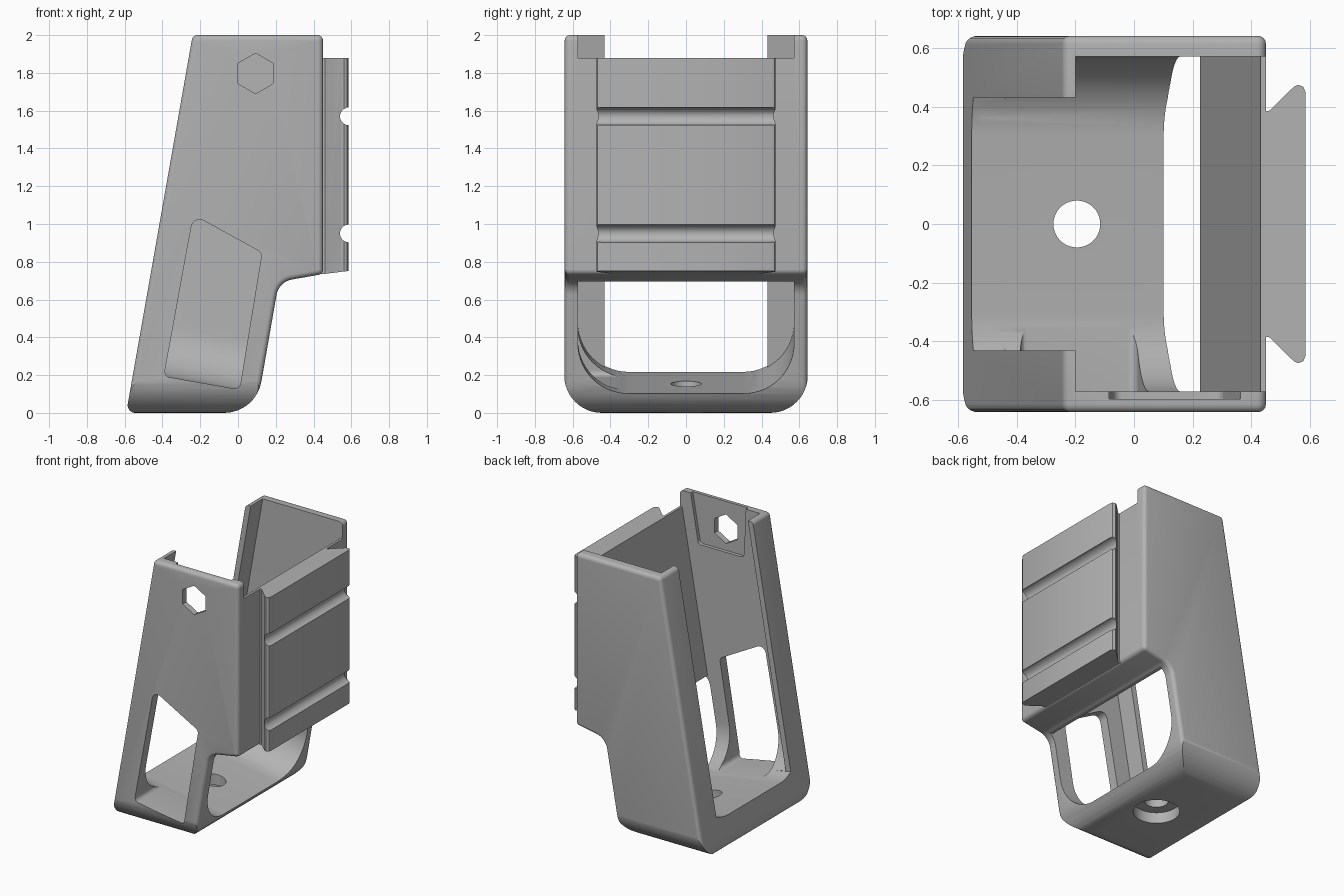
import bpy, bmesh, math
from mathutils import Matrix, Vector

cube = bpy.data.objects.get("Cube")
if cube:
    bpy.data.objects.remove(cube, do_unlink=True)

grey = bpy.data.materials.new("plain grey")
grey.use_nodes = True
grey.diffuse_color = (0.45, 0.45, 0.45, 1)
grey.node_tree.nodes["Principled BSDF"].inputs["Base Color"].default_value = grey.diffuse_color

SLOPE = 0.175                     # lean of the holder
TILT = math.atan(SLOPE)
ORIGIN = Vector((-0.2, 0, 0.155))  # point on the sloping floor
LEAN = Matrix.Translation(ORIGIN) @ Matrix.Rotation(TILT, 4, "Y")


def rounded(corners, inset=0, steps=8):
    """Counter-clockwise polygon of (a, b, radius), inset, with filleted corners."""
    n = len(corners)
    pts = [Vector(c[:2]) for c in corners]
    out = []
    for i, (a, b, radius) in enumerate(corners):
        p = pts[i]
        d1, d2 = (p - pts[i - 1]).normalized(), (pts[(i + 1) % n] - p).normalized()
        n1, n2 = Vector((-d1.y, d1.x)), Vector((-d2.y, d2.x))
        miter = (n1 + n2) / (1 + n1.dot(n2))
        turn = math.atan2(d1.x * d2.y - d1.y * d2.x, d1.dot(d2))
        p = p + miter * inset
        if radius == 0:
            out.append(p)
            continue
        sign = 1 if turn > 0 else -1
        r = radius - sign * inset
        centre = p + miter * r * sign
        for k in range(steps + 1):
            normal = Matrix.Rotation(turn * k / steps, 2) @ n1
            out.append(centre - normal * r * sign)
    return out


def loft(name, axis, sections):
    """Join equal-length outlines, each given as (position, points), along an axis."""
    place = {"x": lambda p, t: (t, p[0], p[1]),
             "y": lambda p, t: (p[0], t, p[1]),
             "z": lambda p, t: (p[0], p[1], t)}[axis]
    bm = bmesh.new()
    rings = [[bm.verts.new(place(p, t)) for p in pts] for t, pts in sections]
    for low, high in zip(rings, rings[1:]):
        for i in range(len(low)):
            bm.faces.new((low[i - 1], low[i], high[i], high[i - 1]))
    bm.faces.new(rings[0])
    bm.faces.new(rings[-1])
    bmesh.ops.recalc_face_normals(bm, faces=bm.faces)
    mesh = bpy.data.meshes.new(name)
    bm.to_mesh(mesh)
    bm.free()
    mesh.materials.append(grey)
    obj = bpy.data.objects.new(name, mesh)
    bpy.context.collection.objects.link(obj)
    return obj


def prism(name, axis, pts, low, high):
    return loft(name, axis, [(low, pts), (high, pts)])


def box(x0, x1, half, z0, z1):
    return prism("cutter", "x", [(-half, z0), (half, z0), (half, z1), (-half, z1)], x0, x1)


def boolean(target, tool, operation="DIFFERENCE"):
    tool.hide_render = True
    mod = target.modifiers.new("cut", "BOOLEAN")
    mod.operation, mod.object, mod.solver = operation, tool, "EXACT"
    bpy.context.view_layer.objects.active = target
    bpy.ops.object.modifier_apply(modifier=mod.name)
    bpy.data.objects.remove(tool, do_unlink=True)


def smooth(obj):
    bpy.ops.object.select_all(action="DESELECT")
    obj.select_set(True)
    bpy.context.view_layer.objects.active = obj
    bpy.ops.object.shade_smooth_by_angle(angle=math.radians(32))


def circle(cx, cy, r, count, start=0):
    return [(cx + r * math.cos(start + math.tau * k / count),
             cy + r * math.sin(start + math.tau * k / count)) for k in range(count)]


# Outer shell: leaning side profile with softened side edges
side = [(-0.592, 0, 0.04), (0.095, 0, 0.2), (0.216, 0.694, 0.1),
        (0.45, 0.735, 0.03), (0.45, 2, 0.03), (-0.24, 2, 0.03)]
FILLET = 0.027
stations = []
for k in range(5):
    a = math.pi / 2 * k / 4
    stations.append((-0.642 + FILLET * (1 - math.sin(a)), FILLET * (1 - math.cos(a))))
stations = [(y, d) for y, d in reversed(stations)]
stations = [(-0.642 + FILLET - FILLET * math.sin(math.pi / 2 * (1 - k / 4)),
             FILLET * (1 - math.cos(math.pi / 2 * (1 - k / 4)))) for k in range(5)]
stations += [(-y, d) for y, d in reversed(stations)]
holder = loft("holder_body", "y", [(y, rounded(side, d)) for y, d in stations])

# Rounded lower long edges
shell = rounded([(-0.645, 0, 0.2), (0.645, 0, 0.2), (0.645, 2.2, 0), (-0.645, 2.2, 0)], 0, 12)
boolean(holder, prism("cutter", "x", shell, -1, 1), "INTERSECT")

# Leaning cavity and the open front between the two flanges
trough = rounded([(-0.572, 0, 0.27), (0.572, 0, 0.27), (0.572, 2.4, 0), (-0.572, 2.4, 0)], 0, 14)
cavity = prism("cutter", "x", trough, -0.318, 0.325)
cavity.data.transform(LEAN)
boolean(holder, cavity)
mouth = [(p[0], p[1]) for p in trough if abs(p[0]) < 0.43]
drop = 0.27 - math.sqrt(0.27 ** 2 - (0.43 - 0.302) ** 2)
mouth = [(-0.432, 2.4), (-0.432, drop)] + mouth + [(0.432, drop), (0.432, 2.4)]
front_opening = prism("cutter", "x", mouth, -0.7, -0.25)
front_opening.data.transform(LEAN)
boolean(holder, front_opening)

# Lowered rail wall and the opening below it
boolean(holder, box(0.3, 0.6, 0.572, 1.88, 2.2))
boolean(holder, box(0.15, 0.3, 0.572, 0.45, 0.696))

# Window, recess and hexagonal hole in one side wall
window = rounded([(-0.392, 0.194, 0.03), (0.008, 0.124, 0.03), (0.127, 0.848, 0.035), (-0.236, 1.048, 0.045)])
boolean(holder, prism("cutter", "y", window, -0.8, -0.25))
recess = rounded([(-0.07, 1.64, 0.03), (0.3, 1.64, 0.03), (0.38, 2.1, 0), (-0.09, 2.1, 0)])
boolean(holder, prism("cutter", "y", recess, -0.597, -0.45))
boolean(holder, prism("cutter", "y", circle(0.093, 1.797, 0.107, 6, math.pi / 2), -0.8, -0.4))

# Screw hole with a wider counterbore underneath
boolean(holder, prism("cutter", "z", circle(-0.195, 0, 0.08, 40), -0.2, 0.4))
boolean(holder, prism("cutter", "z", circle(-0.195, 0, 0.155, 48), -0.2, 0.08))
smooth(holder)

# Dovetail rail with two round cross grooves
half = [(0.44, 0.385), (0.46, 0.385), (0.545, 0.468), (0.56, 0.475), (0.578, 0.468), (0.585, 0.45)]
outline = half + [(x, -y) for x, y in reversed(half)]
rail = prism("dovetail_rail", "z", outline, 0.72, 1.88)
for v in rail.data.vertices:
    if v.co.z < 1:
        v.co.z = 0.735 + 0.12 * (v.co.x - 0.45)
for z in (1.57, 0.95):
    boolean(rail, prism("cutter", "y", circle(0.587, z, 0.047, 28), -0.7, 0.7))
smooth(rail)
